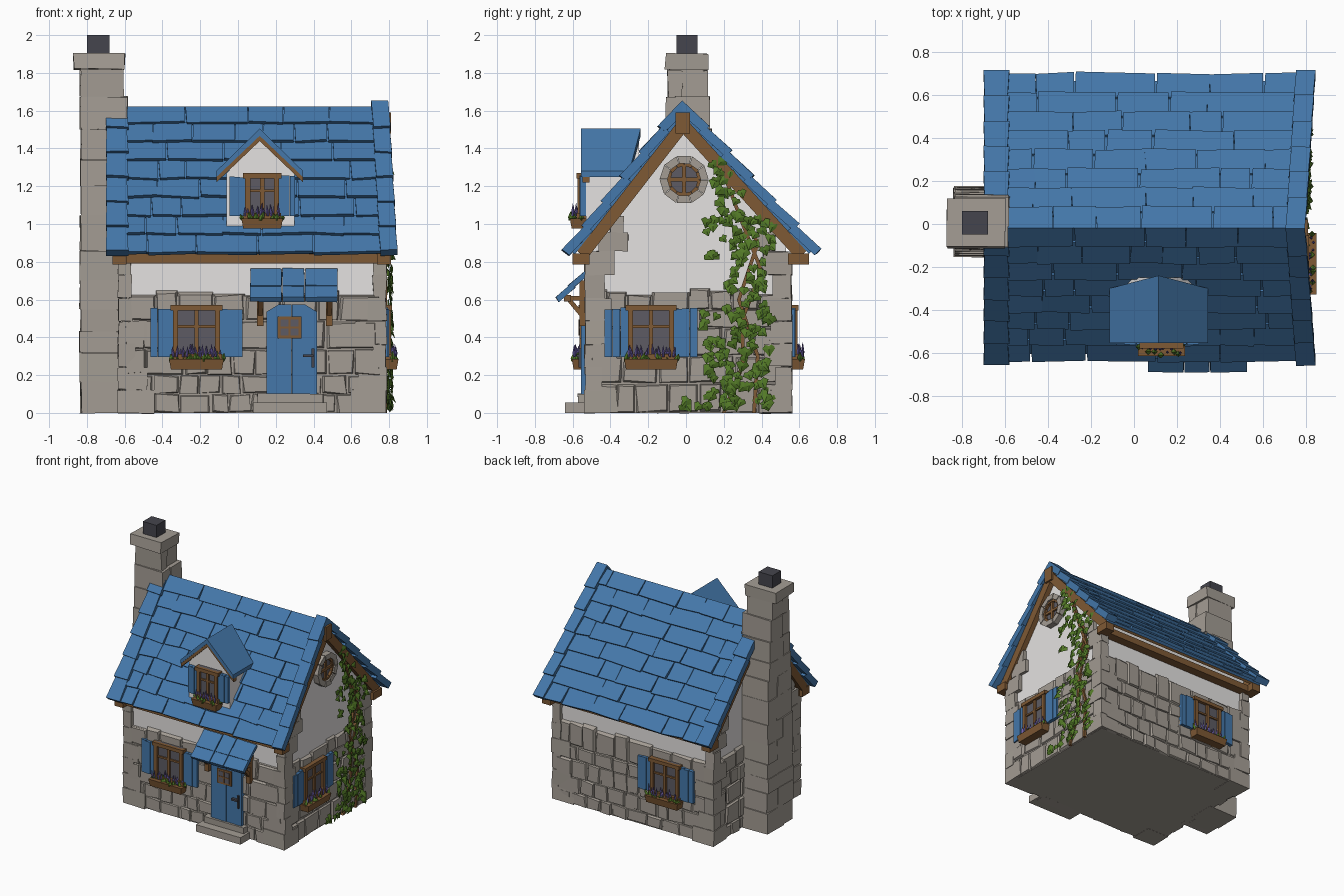
import bpy, bmesh, math, random
from mathutils import Matrix, Vector

if "Cube" in bpy.data.objects:
    bpy.data.objects.remove(bpy.data.objects["Cube"])

random.seed(7)
COLORS = {
    "stone": (.37, .335, .295), "plaster": (.78, .76, .75), "roof blue": (.058, .185, .40),
    "wood": (.21, .10, .035), "glass": (.11, .105, .125), "leaf green": (.085, .19, .02),
    "flower purple": (.16, .12, .42), "dark iron": (.06, .06, .075),
}
MATS = {}
for n, c in COLORS.items():
    MATS[n] = bpy.data.materials.new(n)
    MATS[n].diffuse_color = (*c, 1)
PARTS = {}
I = Matrix.Identity(4)
R = random.uniform


def loft(name, mat, a, b, M=I, jit=0.0):
    """Closed solid between two matching loops, added to the named part."""
    bm = PARTS.setdefault((name, mat), bmesh.new())
    va, vb = [[bm.verts.new(M @ Vector([c + R(-jit, jit) for c in p])) for p in l] for l in (a, b)]
    n = len(a)
    fs = [bm.faces.new(va[::-1]), bm.faces.new(vb)]
    fs += [bm.faces.new((va[i], va[(i + 1) % n], vb[(i + 1) % n], vb[i])) for i in range(n)]
    bmesh.ops.recalc_face_normals(bm, faces=fs)


def box(name, mat, x0, x1, y0, y1, z0, z1, M=I, jit=0.0):
    q = [(x0, y0), (x1, y0), (x1, y1), (x0, y1)]
    loft(name, mat, [(x, y, z0) for x, y in q], [(x, y, z1) for x, y in q], M, jit)


def extrude_y(name, mat, xz, y0, y1, M=I):
    loft(name, mat, [(x, y0, z) for x, z in xz], [(x, y1, z) for x, z in xz], M)


def wall(x, y, deg):
    """Wall frame: local x along the wall, local -y outward."""
    return Matrix.Translation((x, y, 0)) @ Matrix.Rotation(math.radians(deg), 4, 'Z')


FRONT, RIGHT = wall(0, -.52, 0), wall(.765, 0, 90)
BACK, LEFT = wall(0, .545, 180), wall(-.615, 0, -90)

# ---- main walls: stone base, plaster body with gables
box("stone_base", "stone", -.615, .765, -.52, .545, 0, .62)
body = [(-.505, .5), (.53, .5), (.53, .945), (-.02, 1.55), (-.505, .925)]
loft("plaster_body", "plaster", [(-.605, y, z) for y, z in body], [(.755, y, z) for y, z in body])


def stonework(M, u0, u1):
    z = 0.0
    while z < .58:
        h = min(R(.09, .16), .65 - z)
        if .65 - z - h < .06:
            h = .65 - z
        u = u0
        while u < u1 - .01:
            w = R(.09, .21)
            if u1 - u - w < .08:
                w = u1 - u
            t = h + (R(-.03, .01) if z + h > .6 else 0)
            o = [(u, z), (u + w, z), (u + w, z + t), (u, z + t)]
            cx, cz, d = u + w / 2, z + t / 2, R(.006, .018)
            f = [(cx + (a - cx) * .86 + R(-.008, .008), -d, cz + (b - cz) * .86 + R(-.008, .008)) for a, b in o]
            loft("wall_stones", "stone", [(a, .01, b) for a, b in o], f, M)
            u += w
        z += h


for M, a, b in ((FRONT, -.6, .75), (BACK, -.75, .6), (RIGHT, -.51, .53), (LEFT, -.53, .51)):
    stonework(M, a, b)

# ---- corner quoins, alternating long and short
for cx, sx in ((-.635, 1), (.785, -1)):
    for cy, sy in ((-.535, 1), (.56, -1)):
        for k in range(7):
            lx, ly = (.15, .10) if k % 2 else (.08, .16)
            lx, ly = lx + R(-.02, .02), ly + R(-.02, .02)
            if k > 4:
                lx = .07
            if k == 0:
                lx, ly = .19, .17
            x, y = sorted((cx, cx + sx * lx)), sorted((cy, cy + sy * ly))
            box("corner_quoins", "stone", *x, *y, k * .122, k * .122 + .12, jit=.005)
for x0, x1 in ((.74, .785), (-.635, -.59)):
    for y0, y1, z0, z1 in ((-.46, -.31, .86, .955), (-.40, -.33, .955, 1.04), (.37, .47, .86, .96)):
        box("corner_quoins", "stone", x0, x1, y0, y1, z0, z1, jit=.005)

# ---- roof: tilted slabs measured down each slope
EAVE = {-1: Vector((-.61, -.785)), 1: Vector((.71, -.78))}


def slab(name, mat, side, xa, xb, s0, s1, h0, h1, thick, jit=0.0):
    d = EAVE[side].normalized()
    n = Vector((-d.y, d.x)) if side > 0 else Vector((d.y, -d.x))

    def P(x, s, h):
        if s < .001:
            s = -1.2 * h                      # mitre at the ridge
        y, z = Vector((-.02, 1.645)) + d * s + n * h
        return (x, y, z)
    j = R(-jit, jit)
    a = [P(xa[0], s0, h0), P(xa[1], s0, h0), P(xb[1], s1 + j, h1), P(xb[0], s1 - j, h1)]
    b = [P(xa[0], s0, h0 - thick), P(xa[1], s0, h0 - thick), P(xb[1], s1 + j, h1 - thick), P(xb[0], s1 - j, h1 - thick)]
    loft(name, mat, b, a)


for side in (-1, 1):
    L = EAVE[side].length
    slab("roof_deck", "roof blue", side, (-.66, .77), (-.66, .79), 0, L - .01, -.025, -.025, .02)
    slab("roof_soffit", "wood", side, (-.65, .76), (-.65, .78), 0, L - .03, -.045, -.045, .02)
    rows = 8
    for r in range(rows):
        x, s0, s1 = -.64, r * L / rows, (r + 1) * L / rows
        while x < .77:
            w = R(.14, .38)
            if .77 - x - w < .12:
                w = .77 - x
            lift = R(0, .008)
            slab("roof_shingles", "roof blue", side, (x, x + w - .005), (x + R(-.01, .01), x + w - .005),
                 s0, s1 + .012, -.014, .002 + lift, .024, .008)
            x += w
    # verge tiles and barge boards at both gable ends
    for k in range(6):
        s0, s1 = k * L / 6, (k + 1) * L / 6 + .015
        f0, f1 = .045 * k / 6, .045 * (k + 1) / 6
        slab("verge_tiles", "roof blue", side, (.705 + f0, .795 + f0), (.71 + f1, .80 + f1), s0, s1, .006, .02 + R(0, .008), .05, .004)
        slab("verge_tiles", "roof blue", side, (-.695, -.59), (-.70, -.58), s0, s1, .006, .02 + R(0, .008), .05, .004)
    for x in ((.755, .795), (-.665, -.61)):
        slab("barge_boards", "wood", side, x, x, 0, L - .03, -.045, -.045, .065)
    # wall plate and rafter tails under the eaves
    y0, y1 = ((-.56, -.5), (.52, .60))[side > 0]
    box("eave_beams", "wood", -.64, .78, y0, y1, .79, .84)
    ty = ((-.60, -.51), (.54, .65))[side > 0]
    for x0, x1 in ((-.665, -.59), (.735, .81)):
        box("rafter_tails", "wood", x0, x1, *ty, .785, .845)
for x0, x1 in ((.75, .81), (-.66, -.61)):
    box("gable_king_posts", "wood", x0, x1, -.055, .02, 1.48, 1.59)

# ---- chimney: tapered stone courses, cap and pot
z = 0.0
while z < 1.82:
    h = min(R(.11, .19), 1.83 - z)
    hw = .165 - .015 * min(z, 1) - max(0, z - 1) * .065
    xr = -.58 if z < 1.55 else -.615
    sp = R(-.06, .06)
    for y0, y1 in ((-hw, sp), (sp, hw)):
        box("chimney_stones", "stone", -.835 + R(-.005, .005), xr + R(-.012, .008), y0 + .01, y1 + .01, z, z + h, jit=.004)
    z += h
    box("chimney_core", "stone", -.825, -.62, -hw + .02, hw, max(0, z - h), z)
box("chimney_cap", "stone", -.87, -.60, -.11, .115, 1.82, 1.90, jit=.006)
box("chimney_pot", "dark iron", -.80, -.68, -.05, .06, 1.89, 2.0)


# ---- windows with shutters and flower boxes
def spike(name, mat, M, x, y, z, r, h, lean):
    a = [(x + r * math.cos(t * 1.571), y + r * math.sin(t * 1.571), z) for t in range(4)]
    m = [(x + lean + 1.3 * r * math.cos(t * 1.571), y + 1.3 * r * math.sin(t * 1.571), z + h * .4) for t in range(4)]
    t = [(x + lean * 2 + (p[0] - x) * .15, y + (p[1] - y) * .15, z + h) for p in a]
    loft(name, mat, a, m, M)
    loft(name, mat, m, t, M)


def window(M, cx, z0, z1, w, sw):
    a, b, t = cx - w / 2, cx + w / 2, .028
    box("window_glass", "glass", a, b, -.025, .0, z0, z1, M)
    for x in (a, b - t):
        box("window_frames", "wood", x, x + t, -.045, 0, z0, z1, M)
    for zz, e in ((z0, .01), (z1 - t, .012)):
        box("window_frames", "wood", a - e, b + e, -.05, 0, zz, zz + t, M)
    box("window_bars", "wood", cx - .011, cx + .011, -.04, 0, z0, z1, M)
    box("window_bars", "wood", a, b, -.036, 0, z0 + .58 * (z1 - z0), z0 + .58 * (z1 - z0) + .014, M)
    for s in (-1, 1):
        for k in range(3):
            e = sorted((cx + s * (w / 2 + k * sw / 3), cx + s * (w / 2 + (k + .97) * sw / 3)))
            box("shutters", "roof blue", *e, -.03 - .004 * (k % 2), 0, z0 + .012, z1 - .018 + R(-.006, .006), M)
    bw = w / 2 + .02
    loft("flower_boxes", "wood", [(cx - bw + .01, -.075, z0 - .055), (cx + bw - .01, -.075, z0 - .055), (cx + bw - .01, 0, z0 - .055), (cx - bw + .01, 0, z0 - .055)],
         [(cx - bw, -.085, z0), (cx + bw, -.085, z0), (cx + bw, 0, z0), (cx - bw, 0, z0)], M)
    n = int(w * 60)
    for i in range(n):
        x = cx + (i + .5 - n / 2) * 2 * bw / n
        spike("flower_leaves", "leaf green", M, x, R(-.08, -.02), z0 - .012, .011, R(.03, .055), R(-.012, .012))
        spike("flower_spikes", "flower purple", M, x * .9 + cx * .1, R(-.075, -.03), z0 + .012, .006, R(.04, .075), R(-.005, .005))


DORMER = wall(0, -.53, 0)
window(FRONT, -.22, .285, .57, .25, .12)
window(BACK, .22, .285, .57, .25, .12)
window(RIGHT, -.185, .285, .57, .245, .125)
window(DORMER, .128, 1.03, 1.27, .18, .085)

# ---- dormer body, roof and boards
extrude_y("dormer_walls", "plaster", [(-.06, .97), (.30, .97), (.30, 1.27), (.115, 1.455), (-.06, 1.27)], -.53, -.25)
for ex in (-.115, .345):
    def strip(name, mat, top, th, y0, y1r, y1e):
        q = [(.115, 1.505 - top), (ex, 1.28 - top), (ex, 1.28 - top - th), (.115, 1.505 - top - th * 1.2)]
        loft(name, mat, [(x, y0, zz) for x, zz in q], [(x, y1r if x == .115 else y1e, zz) for x, zz in q])
    strip("dormer_roof", "roof blue", 0, .032, -.555, -.24, -.30)
    strip("dormer_barge_boards", "wood", .032, .028, -.548, -.51, -.51)

# ---- round gable window
def ring(name, mat, r0, r1, d, n, jit=0.0):
    for k in range(n):
        p = [(r, (k + e) * math.tau / n) for r, e in ((r0, 0), (r1, 0), (r1, .96), (r0, .96))]
        q = [(-.01 + r * math.cos(t), 1.235 + r * math.sin(t)) for r, t in p]
        extrude_y(name, mat, q, -d - R(0, jit), .03, RIGHT)


extrude_y("round_window_glass", "glass", [(-.01 + .09 * math.cos(k * math.tau / 12), 1.235 + .09 * math.sin(k * math.tau / 12)) for k in range(12)], -.004, .03, RIGHT)
ring("round_window_surround", "stone", .088, .13, .03, 10, .01)
ring("round_window_rim", "wood", .072, .092, .022, 12)
box("round_window_bars", "wood", -.02, 0, -.018, 0, 1.155, 1.315, RIGHT)
box("round_window_bars", "wood", -.09, .07, -.018, 0, 1.225, 1.245, RIGHT)

# ---- door, steps and porch
for k in range(4):
    x0, x1 = .15 + k * .0675, .15 + (k + .985) * .0675
    zl, zr = (.535 if k == 0 else .575), (.535 if k == 3 else .575)
    extrude_y("door_planks", "roof blue", [(x0, .1), (x1, .1), (x1, zr), (x0, zl)], -.034 - .003 * (k % 2), 0, FRONT)
box("door_window_frame", "wood", .21, .335, -.044, 0, .395, .51, FRONT)
box("door_window_glass", "glass", .225, .32, -.047, 0, .41, .495, FRONT)
box("door_window_bars", "wood", .268, .277, -.05, 0, .41, .495, FRONT)
box("door_window_bars", "wood", .225, .32, -.05, 0, .448, .457, FRONT)
box("door_handle", "dark iron", .345, .40, -.06, -.03, .295, .31, FRONT)
box("door_handle", "dark iron", .39, .405, -.05, -.03, .24, .34, FRONT)
box("door_steps", "stone", .10, .45, -.57, -.5, 0, .10, jit=.004)
box("door_steps", "stone", .08, .47, -.64, -.5, 0, .055)
for y0, z0, y1, z1 in ((-.52, .765, -.625, .675), (-.60, .69, -.69, .612)):
    x = .065
    for w in (.17, .12, .175):
        q = [(y0, z0), (y1, z1), (y1 + .015, z1 - .025), (y0 + .015, z0 - .025)]
        loft("porch_roof", "roof blue", [(x, *p) for p in q], [(x + w - .004, *p) for p in q], I, .002)
        x += w
box("porch_beam", "wood", .09, .51, -.645, -.61, .59, .625)
for x in (.10, .465):
    box("porch_brackets", "wood", x, x + .035, -.565, -.52, .46, .70)
    box("porch_brackets", "wood", x, x + .035, -.64, -.53, .595, .62)
    q = [(-.635, .60), (-.605, .60), (-.54, .525), (-.54, .485)]
    loft("porch_brackets", "wood", [(x + .005, *p) for p in q], [(x + .03, *p) for p in q])

# ---- ivy: scattered leaves by height band, plus stems
BANDS = [(0, .10, -.05, .45), (.1, .2, .14, .46), (.2, .4, .1, .46), (.4, .62, .2, .45), (.45, .53, .09, .2),
         (.62, .82, .22, .45), (.82, 1.03, .11, .46), (1.03, 1.18, .13, .31), (1.18, 1.34, .13, .24)]
ivy = PARTS.setdefault(("ivy_leaves", "leaf green"), bmesh.new())
LEAF = [(0, 0, -1.1), (.55, .1, -.35), (1, .25, .2), (.45, .1, .75), (0, 0, .5), (-.45, .1, .75), (-1, .25, .2), (-.55, .1, -.35)]
for z0, z1, y0, y1 in BANDS:
    for k in range(int((z1 - z0) * (y1 - y0) * 520)):
        T = RIGHT @ Matrix.Translation((R(y0, y1), R(-.055, -.025), max(.035, R(z0, z1)))) \
            @ Matrix.Rotation(R(-.9, .9), 4, 'Y') @ Matrix.Rotation(R(-.5, .3), 4, 'X') @ Matrix.Scale(R(.025, .038), 4)
        c = ivy.verts.new(T @ Vector((0, -.15, 0)))
        vs = [ivy.verts.new(T @ Vector(p)) for p in LEAF]
        for i in range(8):
            ivy.faces.new((c, vs[i], vs[(i + 1) % 8]))
STEMS = [[(.2, 0), (.3, .25), (.3, .5), (.4, .75), (.3, 1.0), (.18, 1.32)], [(.36, 0), (.38, .3), (.28, .6), (.38, .9), (.27, 1.08)]]
for pts in STEMS:
    for (ya, za), (yb, zb) in zip(pts, pts[1:]):
        extrude_y("ivy_stems", "wood", [(ya - .01, za), (ya + .01, za), (yb + .01, zb), (yb - .01, zb)], -.025, 0, RIGHT)

# ---- turn every part into an object
for (name, mat), bm in PARTS.items():
    me = bpy.data.meshes.new(name)
    bm.to_mesh(me)
    bm.free()
    me.materials.append(MATS[mat])
    bpy.context.collection.objects.link(bpy.data.objects.new(name, me))

for m in bpy.data.materials:
    if m.users and not m.is_grease_pencil:
        m.use_nodes = True
        m.node_tree.nodes["Principled BSDF"].inputs["Base Color"].default_value = m.diffuse_color
